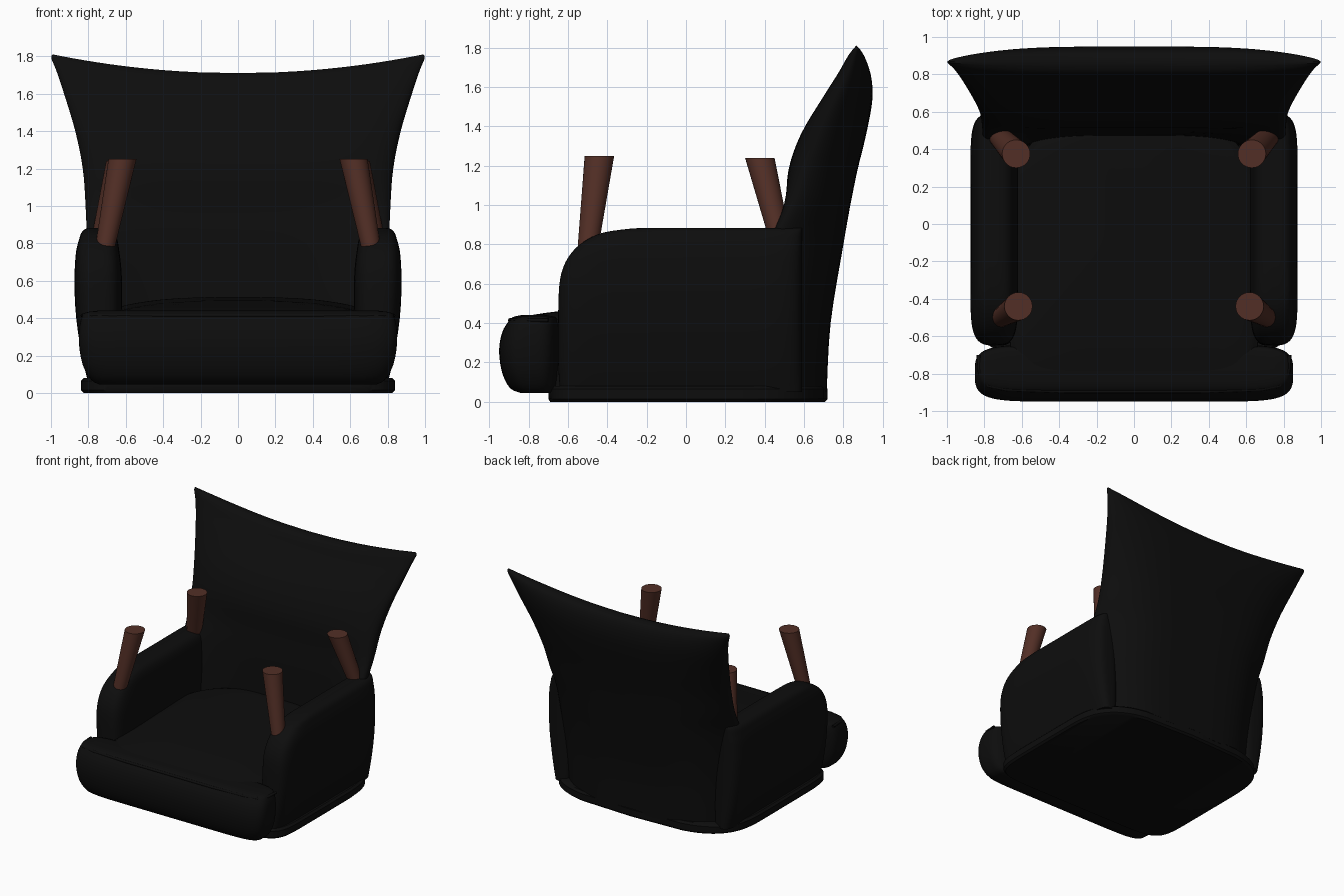
import bpy, bmesh, math

if "Cube" in bpy.data.objects:
    bpy.data.objects.remove(bpy.data.objects["Cube"])


def material(name, rgb):
    m = bpy.data.materials.new(name)
    m.diffuse_color = (*rgb, 1)
    m.use_nodes = True
    m.node_tree.nodes["Principled BSDF"].inputs["Base Color"].default_value = m.diffuse_color
    return m


BLACK = material("black fabric", (0.004, 0.004, 0.004))
WOOD = material("brown wood", (0.085, 0.028, 0.019))


def spow(v, e):
    return math.copysign(abs(v) ** e, v)


def refine(rows, steps):
    """Catmull-Rom interpolation between section rows."""
    out = []
    for i in range(len(rows) - 1):
        a, b, c, d = rows[max(i - 1, 0)], rows[i], rows[i + 1], rows[min(i + 2, len(rows) - 1)]
        for s in range(steps):
            t = s / steps
            out.append([0.5 * (2 * q + (r - p) * t + (2 * p - 5 * q + 4 * r - w) * t * t
                               + (3 * q - p - 3 * r + w) * t ** 3)
                        for p, q, r, w in zip(a, b, c, d)])
    return out + [list(rows[-1])]


def loft(name, rows, n, m, mat, steps=1, N=96, zfn=None):
    """Stack of superellipse rings; row = z, centre x, half width, y front, y back, rear bend."""
    bm = bmesh.new()
    rings = []
    for z, cx, hw, y0, y1, k in refine(rows, steps):
        ring = []
        for i in range(N):
            a = 2 * math.pi * i / N
            u = spow(math.cos(a), 2 / n)
            y = (y0 + y1) / 2 + (y1 - y0) / 2 * spow(math.sin(a), 2 / m)
            y -= k * u ** 4 * min(1, max(0, y / 0.5))
            zz = zfn(u, y, z) if zfn else z
            ring.append(bm.verts.new((cx + hw * u, y, zz)))
        rings.append(ring)
    for a, b in zip(rings, rings[1:]):
        for i in range(N):
            j = (i + 1) % N
            bm.faces.new((a[i], a[j], b[j], b[i]))
    # caps of strips running front to back
    for r in (rings[0], rings[-1]):
        bm.faces.new((r[0], r[1], r[N - 1]))
        h = N // 2
        bm.faces.new((r[h - 1], r[h], r[h + 1]))
        for i in range(1, h - 1):
            bm.faces.new((r[i], r[i + 1], r[N - i - 1], r[N - i]))
    bmesh.ops.recalc_face_normals(bm, faces=bm.faces)
    me = bpy.data.meshes.new(name)
    bm.to_mesh(me)
    bm.free()
    me.materials.append(mat)
    ob = bpy.data.objects.new(name, me)
    bpy.context.collection.objects.link(ob)
    bpy.ops.object.select_all(action='DESELECT')
    ob.select_set(True)
    bpy.context.view_layer.objects.active = ob
    bpy.ops.object.shade_smooth_by_angle(angle=math.radians(40))
    return ob


# Plinth with a rounded rear
loft("base_plinth", [(0.0, 0, .825, -.69, .705, .2), (.015, 0, .84, -.70, .72, .2),
                     (.065, 0, .84, -.70, .72, .2), (.08, 0, .825, -.69, .705, .2)], 9, 9, BLACK)

# Flared backrest, top edge dipping in the middle
def dip(u, y, z):
    return z - 0.10 * (1 - u * u) * min(1, max(0, (z - 1) / .7))

loft("backrest", [(.05, 0, .80, .47, .715, .28), (.4, 0, .82, .47, .735, .26),
                  (.8, 0, .81, .49, .80, .19), (1.0, 0, .815, .51, .835, .12),
                  (1.2, 0, .83, .52, .87, .07), (1.4, 0, .87, .58, .912, .04),
                  (1.6, 0, .93, .69, .945, .02), (1.72, 0, .97, .765, .945, .01),
                  (1.79, 0, .998, .81, .92, 0), (1.81, 0, .99, .85, .88, 0)],
     4, 2, BLACK, steps=4, N=128, zfn=dip)

for side, s in (("left", -1), ("right", 1)):
    # Armrest: row = z, inner x, outer x, front y
    arm = [(.05, .64, .80, -.64), (.2, .625, .835, -.65), (.4, .62, .865, -.65),
           (.58, .62, .875, -.645), (.68, .625, .872, -.625), (.76, .635, .865, -.58),
           (.82, .645, .85, -.51), (.86, .665, .835, -.42), (.88, .70, .81, -.28),
           (.883, .74, .78, -.2)]
    loft("armrest_" + side, [(z, s * (a + b) / 2, (b - a) / 2, y, .59, 0) for z, a, b, y in arm],
         3.2, 9, BLACK, steps=3)
    # Splayed tapered legs, thicker at the top
    for part, p0, p1 in (("front", (.752, -.525, .57), (.618, -.44, 1.25)),
                         ("rear", (.79, .54, .57), (.63, .375, 1.24))):
        loft(f"{part}_leg_{side}",
             [(p[2], s * p[0], r, p[1] - r, p[1] + r, 0) for p, r in ((p0, .042), (p1, .075))],
             2, 2, WOOD, N=32)

# Front bolster of the cushion, wider than the gap between the arms
loft("cushion_front", [(.045, 0, .74, -.84, -.68, 0), (.07, 0, .785, -.895, -.66, 0),
                       (.15, 0, .83, -.935, -.65, 0), (.26, 0, .85, -.95, -.645, 0),
                       (.35, 0, .848, -.935, -.645, 0), (.405, 0, .835, -.905, -.65, 0),
                       (.43, 0, .815, -.88, -.66, 0), (.44, 0, .75, -.84, -.70, 0)],
     9, 3.5, BLACK, steps=3)

# Crowned cushion top, rising towards the rear
def rise(u, y, z):
    return z + (.03 * (y + .5) if z > .35 else 0)

loft("seat_cushion", [(.06, 0, .66, -.80, .52, .15), (.38, 0, .67, -.86, .55, .2),
                      (.425, 0, .66, -.85, .54, .2), (.45, 0, .60, -.78, .52, .17),
                      (.475, 0, .42, -.52, .50, .1), (.485, 0, .2, -.25, .45, .03),
                      (.487, 0, .04, 0, .2, 0)], 7, 7, BLACK, steps=3, zfn=rise)

# Piping along the cushion's front edge
cu = bpy.data.curves.new("cushion_piping", 'CURVE')
cu.dimensions = '3D'
cu.bevel_depth = .01
cu.bevel_resolution = 2
sp = cu.splines.new('POLY')
pts = [(.832, -.70), (.825, -.80), (.78, -.865), (.68, -.885), (.4, -.895)]
pts = pts + [(-x, y) for x, y in reversed(pts)]
sp.points.add(len(pts) - 1)
for p, (x, y) in zip(sp.points, pts):
    p.co = (x, y, .415, 1)
cu.materials.append(BLACK)
bpy.context.collection.objects.link(bpy.data.objects.new("cushion_piping", cu))
